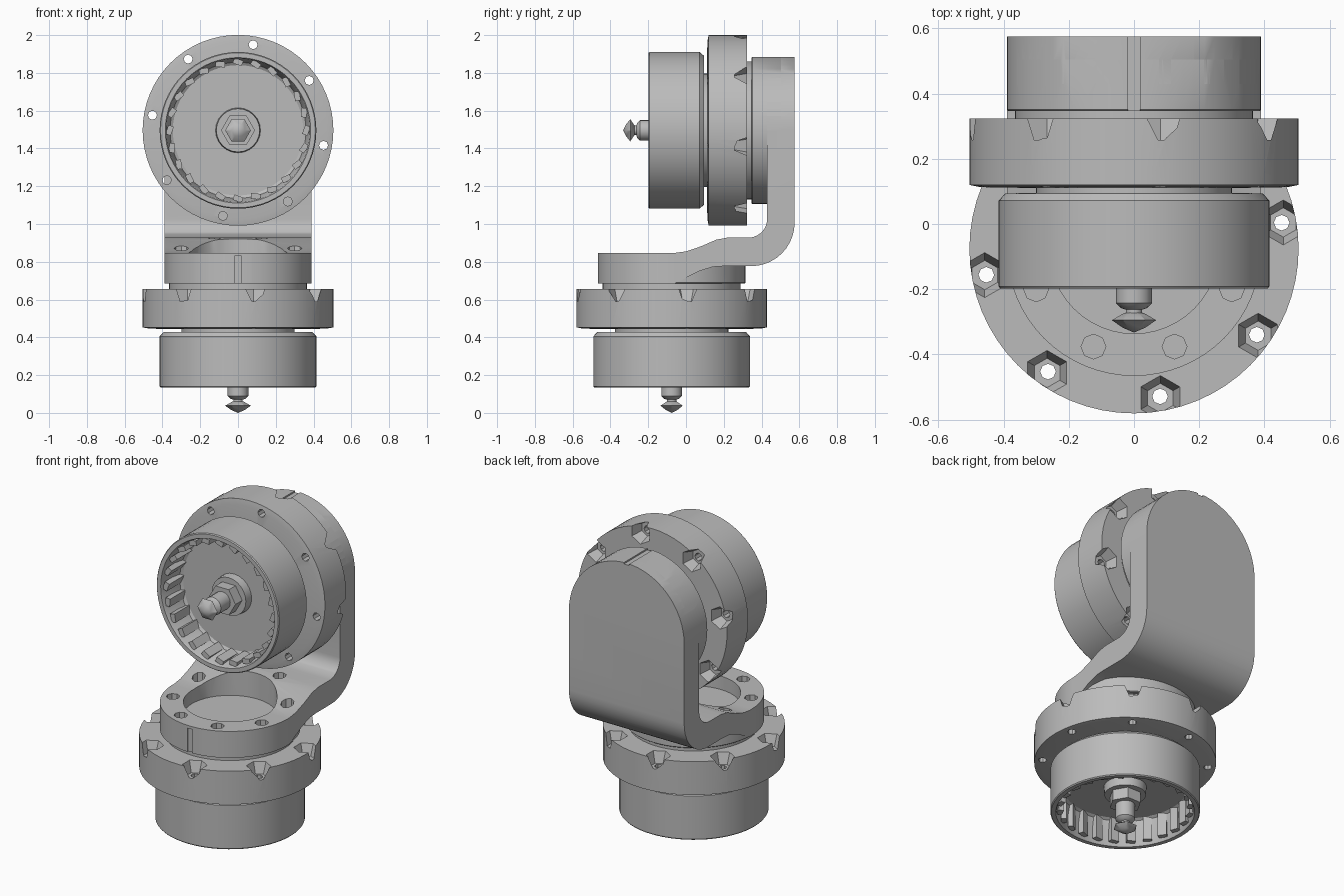
import bpy, bmesh
from math import cos, sin, pi, radians
from mathutils import Matrix, Vector

cube = bpy.data.objects.get("Cube")
if cube:
    bpy.data.objects.remove(cube, do_unlink=True)

grey = bpy.data.materials.new("machined_grey")
grey.use_nodes = True
COLOR = (0.5, 0.5, 0.5, 1)
grey.diffuse_color = COLOR
grey.node_tree.nodes["Principled BSDF"].inputs["Base Color"].default_value = COLOR


def make(name, bm, matrix=Matrix()):
    bmesh.ops.recalc_face_normals(bm, faces=bm.faces)
    bm.transform(matrix)
    mesh = bpy.data.meshes.new(name)
    bm.to_mesh(mesh)
    bm.free()
    mesh.materials.append(grey)
    obj = bpy.data.objects.new(name, mesh)
    bpy.context.collection.objects.link(obj)
    return obj


def activate(obj):
    bpy.ops.object.select_all(action='DESELECT')
    obj.select_set(True)
    bpy.context.view_layer.objects.active = obj


def smooth(obj):
    activate(obj)
    bpy.ops.object.shade_smooth_by_angle(angle=radians(32))


def boolean(obj, tool, operation):
    """Apply a boolean, then drop the tool."""
    activate(obj)
    mod = obj.modifiers.new("cut", 'BOOLEAN')
    mod.operation, mod.solver, mod.object = operation, 'EXACT', tool
    bpy.ops.object.modifier_apply(modifier=mod.name)
    bpy.data.objects.remove(tool, do_unlink=True)


def lathe(name, profile, matrix, sides=64):
    """Turn (radius, height) points around z; zero radius closes on the axis."""
    bm = bmesh.new()
    pts = [bm.verts.new((r, 0, z)) for r, z in profile]
    edges = [bm.edges.new(p) for p in zip(pts, pts[1:] + pts[:1])
             if p[0].co.x + p[1].co.x > 0]
    bmesh.ops.spin(bm, geom=pts + edges, cent=(0, 0, 0), axis=(0, 0, 1),
                   angle=2 * pi, steps=sides)
    bmesh.ops.remove_doubles(bm, verts=bm.verts, dist=0.0005)
    return make(name, bm, matrix)


def add_rod(bm, x, y, z0, z1, low, high, sides):
    bmesh.ops.create_cone(bm, cap_ends=True, segments=sides, radius1=low,
                          radius2=high, depth=z1 - z0,
                          matrix=Matrix.Translation((x, y, (z0 + z1) / 2)))


def rod_ring(bm, radius, start, z0, z1, low, high, sides):
    for k in range(8):
        a = radians(start + 45 * k)
        add_rod(bm, radius * cos(a), radius * sin(a), z0, z1, low, high, sides)


def prism(name, points, direction):
    """Extrude a closed outline along a direction."""
    bm = bmesh.new()
    face = bm.faces.new([bm.verts.new(p) for p in points])
    new = bmesh.ops.extrude_face_region(bm, geom=[face])["geom"]
    bmesh.ops.translate(bm, vec=Vector(direction),
                        verts=[v for v in new if isinstance(v, bmesh.types.BMVert)])
    return make(name, bm)


def motor(prefix, frame):
    # Cup-shaped housing, open at its outer end
    smooth(lathe(prefix + "_housing", [
        (0, 0.16), (0.345, 0.16), (0.36, 0.15), (0.38, 0.01), (0.385, 0),
        (0.41, 0), (0.415, 0.006), (0.415, 0.27), (0.395, 0.292), (0, 0.296)], frame))

    # Broad cooling vanes around the inside of the cup
    bm = bmesh.new()
    for k in range(24):
        vane = bmesh.ops.create_cube(bm, size=1)["verts"]
        turn = Matrix.Rotation(2 * pi * k / 24, 4, 'Z')
        bmesh.ops.transform(bm, verts=vane, matrix=turn
                            @ Matrix.Translation((0.362, 0, 0.09))
                            @ Matrix.Rotation(radians(20), 4, 'Z')
                            @ Matrix.Diagonal((0.03, 0.05, 0.145, 1)))
    make(prefix + "_vanes", bm, frame)

    # Stepped neck between housing, flange and bracket
    smooth(lathe(prefix + "_neck", [
        (0, 0.28), (0.3, 0.28), (0.3, 0.4), (0.365, 0.4), (0.365, 0.56), (0, 0.56)], frame))

    # Mounting flange with bolt holes and tapered nut pockets
    flange = lathe(prefix + "_flange", [
        (0.28, 0.308), (0.47, 0.311), (0.505, 0.318), (0.505, 0.522), (0.28, 0.522)], Matrix())
    bm = bmesh.new()
    rod_ring(bm, 0.46, 10, 0.2, 0.5, 0.024, 0.024, 8)
    boolean(flange, make("bolt_cutter", bm), 'DIFFERENCE')
    bm = bmesh.new()
    rod_ring(bm, 0.465, 10, 0.455, 0.525, 0.045, 0.07, 6)
    boolean(flange, make("pocket_cutter", bm), 'DIFFERENCE')
    flange.data.transform(frame)
    smooth(flange)

    # Hub, hex nut and shaft with a faceted tip
    smooth(lathe(prefix + "_hub", [(0, 0.17), (0.12, 0.17), (0.115, 0.11), (0, 0.11)], frame, 24))
    smooth(lathe(prefix + "_nut", [(0, 0.12), (0.09, 0.12), (0.09, 0.045), (0, 0.045)], frame, 6))
    smooth(lathe(prefix + "_shaft", [
        (0, 0.05), (0.055, 0.05), (0.055, -0.045), (0.04, -0.06), (0.025, -0.065),
        (0.025, -0.09), (0, -0.09)], frame, 16))
    smooth(lathe(prefix + "_shaft_tip", [
        (0, -0.07), (0.03, -0.075), (0.068, -0.097), (0.035, -0.12), (0, -0.135)], frame, 6))


TURN = Matrix.Rotation(-pi / 2, 4, 'X')
AXIS_Y, AXIS_Z = -0.076, 1.496
motor("lower_motor", Matrix.Translation((0, AXIS_Y, 0.135)))
motor("upper_motor", Matrix.Translation((0, -0.198, AXIS_Z)) @ TURN)

# Elbow bracket: a bent side profile trimmed to a round end at each motor
W = 0.39


def arc(cy, cz, r, a0, a1, n=10):
    return [(cy + r * cos(radians(a0 + (a1 - a0) * i / n)),
             cz + r * sin(radians(a0 + (a1 - a0) * i / n))) for i in range(n + 1)]


side = ([(-0.6, 0.685), (-0.06, 0.685), (0.0, 0.715), (0.07, 0.75), (0.14, 0.773), (0.2, 0.777)]
        + arc(0.345, 1.007, 0.23, -90, 0)
        + [(0.575, 2.1), (0.43, 2.1)] + arc(0.33, 1.028, 0.1, 0, -90)
        + [(0.22, 0.928), (0.16, 0.917), (0.08, 0.882), (0.0, 0.855), (-0.06, 0.847), (-0.6, 0.847)])
bracket = prism("elbow_bracket", [(-W, y, z) for y, z in side], (2 * W, 0, 0))
plan = arc(0, AXIS_Y, W, 180, 360, 32) + [(W, 0.7), (-W, 0.7)]
boolean(bracket, prism("plan_trim", [(x, y, 0.5) for x, y in plan], (0, 0, 2)), 'INTERSECT')
front = arc(0, AXIS_Z, W, 0, 180, 32) + [(-W, 0.5), (W, 0.5)]
boolean(bracket, prism("front_trim", [(x, -0.9, z) for x, z in front], (0, 2, 0)), 'INTERSECT')

# Round seats that meet each motor
seat = [(0, 0), (W - 0.004, 0), (W, 0.004), (W, 0.157), (0, 0.157)]
boolean(bracket, lathe("lower_seat", seat, Matrix.Translation((0, AXIS_Y, 0.685))), 'UNION')
boolean(bracket, lathe("upper_seat", seat, Matrix.Translation((0, 0.347, AXIS_Z)) @ TURN), 'UNION')

# Pocket and screw holes in the lower seat
bm = bmesh.new()
add_rod(bm, 0, 0, 0.765, 1.0, 0.26, 0.26, 48)
rod_ring(bm, 0.325, 22.5, 0.785, 1.0, 0.038, 0.038, 8)
boolean(bracket, make("seat_cutter", bm, Matrix.Translation((0, AXIS_Y, 0))), 'DIFFERENCE')

# Alignment grooves on the rims of both seats
bm = bmesh.new()
for y, z, size in ((AXIS_Y - W, 0.75, (0.036, 0.02, 0.16)),
                   (0.46, AXIS_Z + W, (0.036, 0.3, 0.02))):
    bmesh.ops.create_cube(bm, size=1, matrix=Matrix.Translation((0, y, z))
                          @ Matrix.Diagonal((*size, 1)))
boolean(bracket, make("groove_cutter", bm), 'DIFFERENCE')

# Softened outer edges
activate(bracket)
bevel = bracket.modifiers.new("soft_edges", 'BEVEL')
bevel.width, bevel.segments, bevel.angle_limit = 0.008, 1, radians(50)
bpy.ops.object.modifier_apply(modifier=bevel.name)
smooth(bracket)
